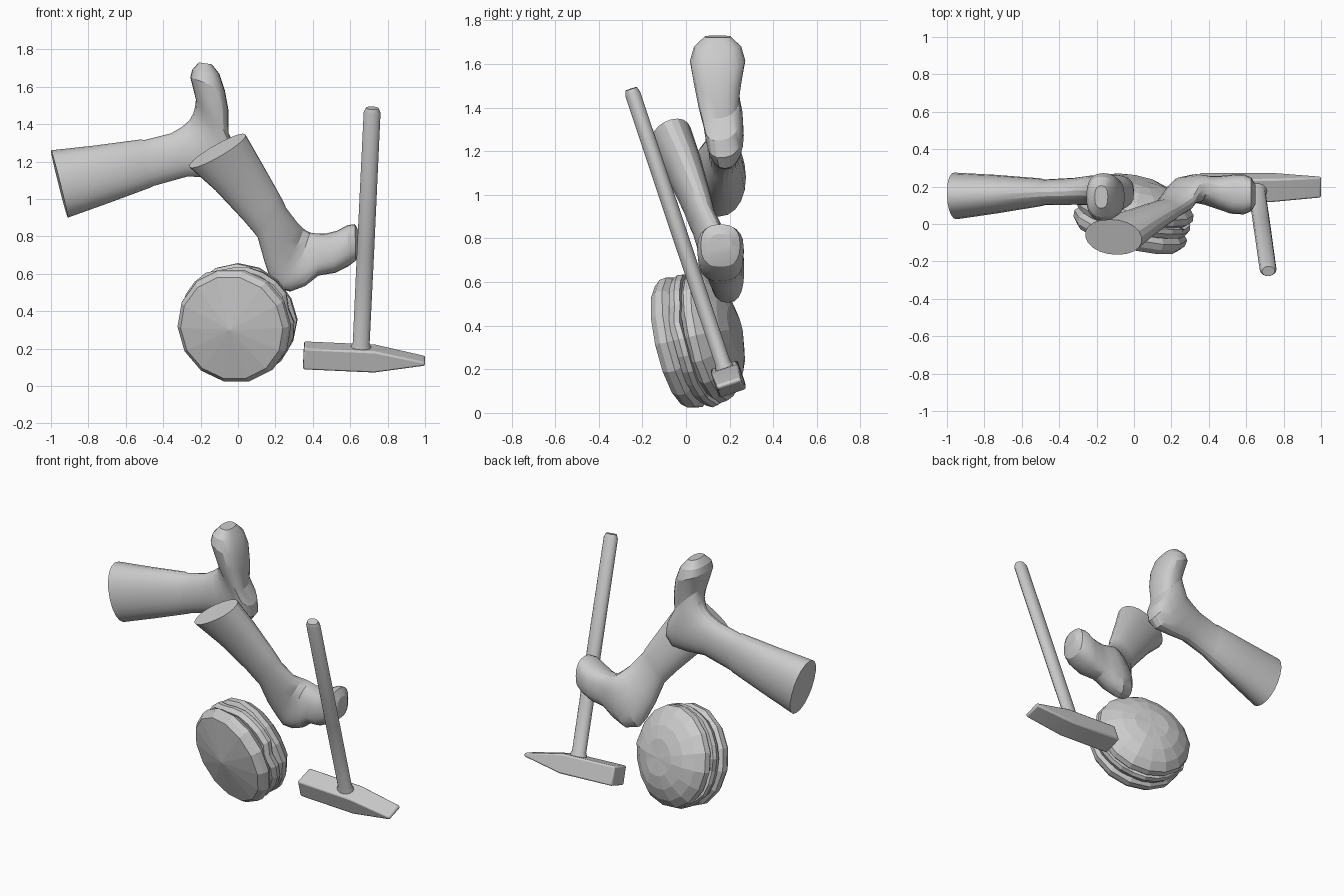
import bpy, bmesh, math, random
from mathutils import Vector, Matrix

if "Cube" in bpy.data.objects:
    bpy.data.objects.remove(bpy.data.objects["Cube"])

random.seed(4)


def loft(name, rings, matrix=None):
    """Skin a list of equal-length point rings and close both ends."""
    bm = bmesh.new()
    vs = [[bm.verts.new(p) for p in ring] for ring in rings]
    n = len(vs[0])
    for a, b in zip(vs, vs[1:]):
        for i in range(n):
            bm.faces.new((a[i], a[(i + 1) % n], b[(i + 1) % n], b[i]))
    bm.faces.new(vs[0][::-1])
    bm.faces.new(vs[-1])
    bmesh.ops.recalc_face_normals(bm, faces=bm.faces)
    me = bpy.data.meshes.new(name)
    bm.to_mesh(me)
    bm.free()
    ob = bpy.data.objects.new(name, me)
    bpy.context.collection.objects.link(ob)
    if matrix:
        ob.matrix_world = matrix
    return ob


def smooth(ob, angle):
    bpy.ops.object.select_all(action='DESELECT')
    ob.select_set(True)
    bpy.context.view_layer.objects.active = ob
    bpy.ops.object.shade_smooth_by_angle(angle=math.radians(angle))


def leg(name, sections, sides=20):
    """Each section: heel-side point x,z; shin-side point x,z; centre y; half width."""
    mids = [Vector(((s[0] + s[2]) / 2, s[4], (s[1] + s[3]) / 2)) for s in sections]
    rings = []
    for i, (x1, z1, x2, z2, y, hw) in enumerate(sections):
        t = (mids[min(i + 1, len(mids) - 1)] - mids[max(i - 1, 0)]).normalized()
        w = (Vector((0, 1, 0)) - t * t.y).normalized() * hw
        half = Vector((x2 - x1, 0, z2 - z1)) / 2
        k = 0.78 if i > 6 else 0.95      # foot sections are squarer
        ring = []
        for j in range(sides):
            a = math.tau * j / sides
            c, s = math.cos(a), math.sin(a)
            ring.append(mids[i] + half * math.copysign(abs(c) ** k, c)
                        + w * math.copysign(abs(s) ** k, s))
        rings.append(ring)
    smooth(loft(name, rings), 25)


# Upper leg: lies sideways, toes pointing up
leg("upper_leg", [
    (-.91, .90, -1.0, 1.26, .15, .125),
    (-.70, .975, -.77, 1.285, .16, .103),
    (-.47, 1.06, -.52, 1.318, .17, .074),
    (-.45, 1.07, -.50, 1.315, .17, .068),
    (-.27, 1.12, -.36, 1.35, .175, .072),
    (-.14, 1.115, -.30, 1.385, .18, .08),
    (-.04, 1.12, -.26, 1.42, .18, .085),
    (.0, 1.17, -.24, 1.455, .175, .088),
    (.0, 1.25, -.23, 1.49, .165, .088),
    (-.05, 1.35, -.225, 1.53, .15, .095),
    (-.05, 1.47, -.24, 1.59, .145, .112),
    (-.07, 1.58, -.255, 1.65, .145, .127),
    (-.10, 1.67, -.245, 1.69, .145, .108),
    (-.14, 1.72, -.21, 1.73, .145, .06)])

# Lower leg: steps down toward the right
leg("lower_leg", [
    (-.26, 1.17, .04, 1.345, -.07, .10),
    (-.12, 1.045, .12, 1.205, -.01, .085),
    (.03, .885, .21, 1.045, .05, .067),
    (.085, .82, .243, .985, .07, .062),
    (.105, .795, .255, .955, .08, .057),
    (.14, .67, .32, .87, .12, .065),
    (.17, .58, .345, .845, .16, .07),
    (.21, .52, .365, .83, .18, .075),
    (.28, .505, .385, .82, .19, .077),
    (.36, .535, .42, .815, .18, .078),
    (.43, .59, .47, .815, .17, .088),
    (.52, .605, .53, .83, .16, .105),
    (.59, .64, .585, .86, .158, .107),
    (.63, .67, .625, .865, .158, .09),
    (.65, .73, .65, .82, .158, .05)])

# Burger: tilted stack of spun profiles
axis = Vector((.25, .93, .22)).normalized()
burger = Matrix.Translation((-.045, -.11, .30)) @ axis.to_track_quat('Z', 'Y').to_matrix().to_4x4()


def spin(name, profile, sides, wave=0.0):
    offs = [random.uniform(-wave, wave) for _ in range(sides)]
    rings = []
    for t, r in profile:
        ring = []
        for j in range(sides):
            a = math.tau * j / sides
            rr = r + (offs[j] if r > .1 else 0)
            ring.append((rr * math.cos(a), rr * math.sin(a), t + offs[j] * .8 * (r > .1)))
        rings.append(ring)
    return loft(name, rings, burger)


spin("bottom_bun", [(0, .002), (.045, .283), (.075, .308), (.11, .312), (.145, .28), (.15, .1)], 14)
spin("burger_filling", [(.13, .15), (.135, .295), (.165, .31), (.19, .305), (.20, .15)], 24, .013)
spin("top_bun", [(.185, .1), (.19, .285), (.215, .312), (.25, .308), (.295, .265),
                 (.335, .195), (.358, .115), (.362, .003)], 16, .004)

# Hammer: local x along the head, local z along the handle
h = Vector((.06, -.425, 1.27)).normalized()
u = Vector((1, .007, -.045))
u = (u - h * u.dot(h)).normalized()
w = h.cross(u)
frame = Matrix.Translation((.655, .195, .15)) @ Matrix((u, w, h)).transposed().to_4x4()

# Hammer head with square face and wedge end
head = loft("hammer_head", [
    [(x, -y, -z), (x, y, -z), (x, y, z), (x, -y, z)]
    for x, y, z in [(-.305, .066, .06), (.075, .066, .06), (.346, .058, .011)]], frame)
bev = head.modifiers.new("bevel", 'BEVEL')
bev.width = .01
bev.segments = 2
smooth(head, 30)

# Hammer handle, oval in section, with a small flare at the head
handle = loft("hammer_handle", [
    [(s * .046 * math.cos(math.tau * j / 14), s * .037 * math.sin(math.tau * j / 14), z)
     for j in range(14)]
    for z, s in [(.03, 1.2), (.068, 1.15), (.085, .98), (.6, 1.0), (1.385, .98), (1.41, .75)]], frame)
smooth(handle, 35)
